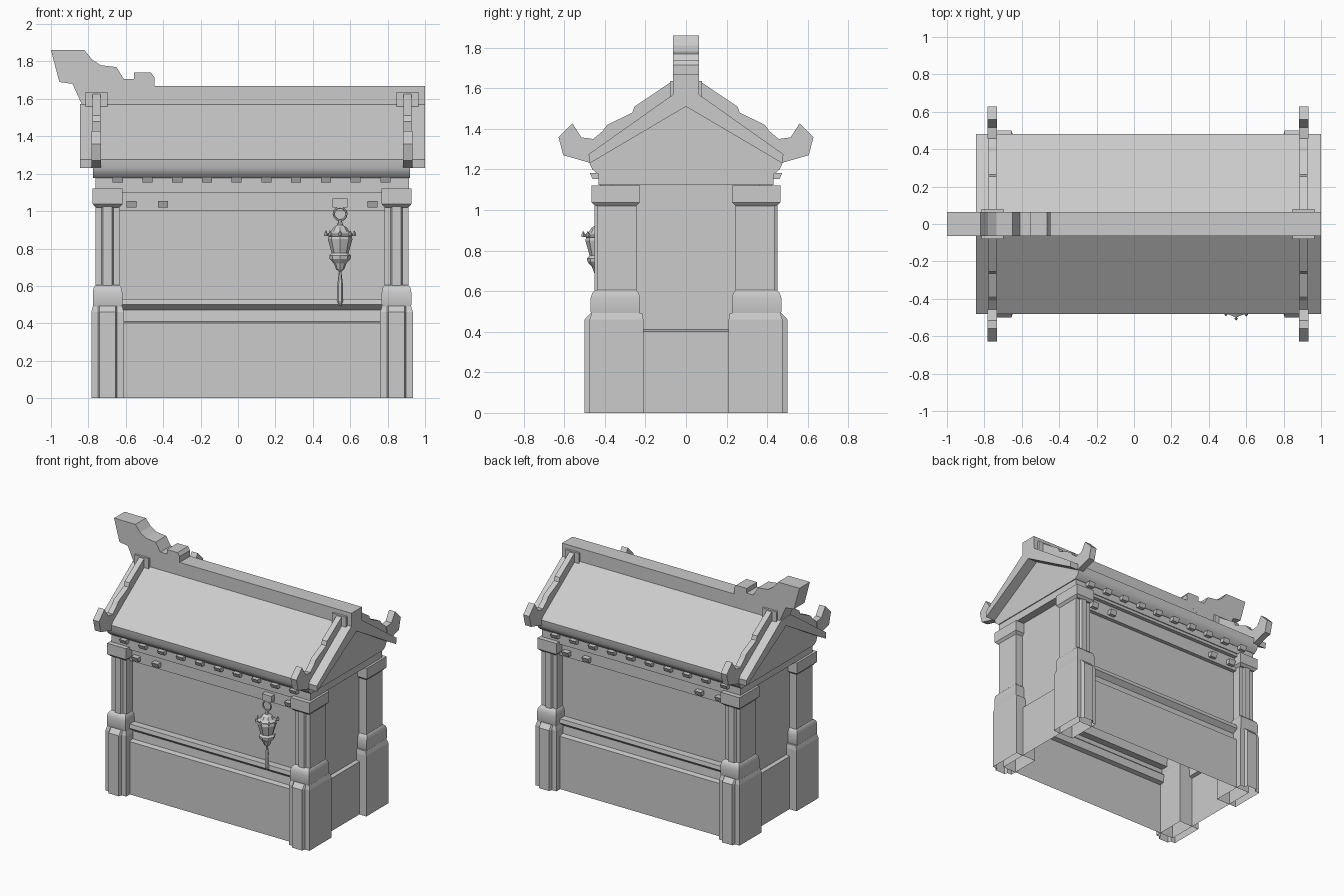
import bpy, bmesh, math

if "Cube" in bpy.data.objects:
    bpy.data.objects.remove(bpy.data.objects["Cube"])

CX = 0.075  # middle of the building along x

stone = bpy.data.materials.new("plain_grey")
stone.use_nodes = True
GREY = (0.6, 0.6, 0.6, 1)
stone.diffuse_color = GREY
stone.node_tree.nodes["Principled BSDF"].inputs["Base Color"].default_value = GREY


def finish(name, bm):
    bmesh.ops.recalc_face_normals(bm, faces=bm.faces)
    mesh = bpy.data.meshes.new(name)
    bm.to_mesh(mesh)
    bm.free()
    mesh.materials.append(stone)
    obj = bpy.data.objects.new(name, mesh)
    bpy.context.collection.objects.link(obj)
    return obj


def bridge(name, rings, bottom=True, top=True):
    """Join closed rings of points into one skin."""
    bm = bmesh.new()
    loops = [[bm.verts.new(p) for p in ring] for ring in rings]
    n = len(loops[0])
    for a, b in zip(loops, loops[1:]):
        for i in range(n):
            j = (i + 1) % n
            bm.faces.new((a[i], a[j], b[j], b[i]))
    if bottom:
        bm.faces.new(loops[0])
    if top:
        bm.faces.new(loops[-1])
    return finish(name, bm)


def smooth(obj, degrees):
    bpy.ops.object.select_all(action='DESELECT')
    obj.select_set(True)
    bpy.context.view_layer.objects.active = obj
    bpy.ops.object.shade_smooth_by_angle(angle=math.radians(degrees))


def stack(name, x, y, levels, caps=True):
    """Rectangular sections (half x, half y, z) stacked upward."""
    corners = ((-1, -1), (1, -1), (1, 1), (-1, 1))
    return bridge(name, [[(x + a * hx, y + b * hy, z) for a, b in corners]
                         for hx, hy, z in levels], caps, caps)


def box(name, x, y, z0, z1, hx, hy):
    stack(name, x, y, [(hx, hy, z0), (hx, hy, z1)])


def ribbed(name, x, sy, levels):
    """Post with a raised rib outside: (half x, inner y, outer y, rib half x, rib y, z)."""
    rings = []
    for hx, y0, y1, rx, ry, z in levels:
        right = [(hx, y0), (hx, y1), (rx + 0.008, y1), (rx, ry)]
        plan = right + [(-a, b) for a, b in reversed(right)]
        rings.append([(x + a, sy * b, z) for a, b in plan])
    bridge(name, rings, bottom=False)


def mirrored(half):
    return half + [(-y, z) for y, z in reversed(half)]


def extrude_x(name, profile, x0, x1):
    return bridge(name, [[(x, y, z) for y, z in profile] for x in (x0, x1)])


def extrude_y(name, profile, hy):
    return bridge(name, [[(x, y, z) for x, z in profile] for y in (-hy, hy)])


def turned(name, x, y, levels, sides=8):
    """Faceted turned part from (radius, z) levels."""
    angles = [math.tau * i / sides for i in range(sides)]
    return bridge(name, [[(x + r * math.cos(a), y + r * math.sin(a), z) for a in angles]
                         for r, z in levels])


# Hollow walls with the moulded sill, open underneath
stack("walls", CX, 0, [
    (0.80, 0.43, 0), (0.80, 0.43, 0.402), (0.775, 0.395, 0.41), (0.775, 0.39, 0.47),
    (0.775, 0.425, 0.50), (0.775, 0.42, 0.53), (0.775, 0.365, 0.53),
    (0.775, 0.365, 1.125)], caps=False)
box("lintel", CX, 0, 1.0, 1.12, 0.76, 0.395)
box("frieze_moulding", CX, 0, 1.1, 1.125, 0.7, 0.425)
box("frieze", CX, 0, 1.122, 1.185, 0.838, 0.432)

# Corner posts: hollow pier, plinth, column and capital
for sx, side in ((-1, "right"), (1, "left")):
    for sy, end in ((-1, "front"), (1, "back")):
        x = CX + sx * 0.7725
        tag = f"{end}_{side}"
        ribbed("pier_" + tag, x, sy, [
            (0.087, 0.21, 0.475, 0.042, 0.5, 0), (0.087, 0.21, 0.475, 0.042, 0.5, 0.46),
            (0.078, 0.216, 0.465, 0.042, 0.47, 0.493)])
        plinth = stack("plinth_" + tag, x, sy * 0.348, [
            (0.074, 0.115, 0.48), (0.079, 0.122, 0.50), (0.079, 0.122, 0.565),
            (0.075, 0.115, 0.59), (0.064, 0.1, 0.605)])
        smooth(plinth, 50)
        ribbed("column_" + tag, x, sy, [
            (0.064, 0.245, 0.435, 0.023, 0.45, 0.58), (0.064, 0.245, 0.435, 0.023, 0.45, 1.04)])
        stack("capital_" + tag, x, sy * 0.346, [
            (0.064, 0.1, 1.02), (0.08, 0.119, 1.038), (0.08, 0.119, 1.12)])

# Small beam ends, sloped in front, under the eaves and under the lintel
for sy, end in ((-1, "front"), (1, "back")):
    for i in range(10):
        stack(f"eave_beam_end_{end}_{i}", -0.643 + 0.159 * i, sy * 0.44,
              [(0.027, 0.02, 1.152), (0.027, 0.035, 1.183)])
    for i, x in enumerate((-0.57, -0.4, 0.55, 0.72)):
        stack(f"lintel_beam_end_{end}_{i}", x, sy * 0.4,
              [(0.027, 0.02, 1.02), (0.027, 0.035, 1.055)])

# Roof body with a rolled eave, and thin gable boards overhanging both ends
eave = [(0.435, 1.178), (0.462, 1.2), (0.475, 1.23), (0.48, 1.275)]
roof = extrude_x("roof_body", mirrored(eave + [(0.06, 1.572)]), CX - 0.85, CX + 0.845)
smooth(roof, 32)
board = [(0.06, 1.572), (0.48, 1.275), (0.475, 1.23)]
gable_board = board + [(0, 1.51)] + [(-y, z) for y, z in reversed(board)]
extrude_x("gable_board_right", gable_board, CX - 0.92, CX - 0.85)
extrude_x("gable_board_left", gable_board, CX + 0.845, 1.0)

# Main ridge with the stepped upturned finial
extrude_x("ridge", [(-0.063, 1.53), (0.063, 1.53), (0.063, 1.67), (-0.063, 1.67)], CX - 0.9, 1.0)
extrude_y("ridge_finial", [
    (-1, 1.86), (-0.82, 1.86), (-0.78, 1.81), (-0.735, 1.78), (-0.65, 1.77),
    (-0.61, 1.705), (-0.555, 1.705), (-0.555, 1.74), (-0.465, 1.74), (-0.447, 1.715),
    (-0.447, 1.66), (-0.6, 1.56), (-0.83, 1.56), (-0.885, 1.68), (-0.955, 1.69)], 0.0632)

# Sloping ridges with upturned tips, and their saddle blocks
slope = [(0.06, 1.64), (0.254, 1.51), (0.264, 1.48), (0.388, 1.42), (0.41, 1.39), (0.457, 1.35)]
tip = [(0.457, 1.35), (0.516, 1.358), (0.56, 1.427), (0.628, 1.358), (0.605, 1.27), (0.472, 1.232)]
for sx, side in ((-1, "right"), (1, "left")):
    x = CX + sx * 0.832
    box("ridge_saddle_" + side, x, 0, 1.56, 1.637, 0.059, 0.079)
    for sy, end in ((-1, "front"), (1, "back")):
        bar = slope + [(0.472, 1.232), (0.06, 1.54)]
        extrude_x(f"slope_ridge_{end}_{side}", [(sy * y, z) for y, z in bar], x - 0.021, x + 0.021)
        extrude_x(f"slope_tip_{end}_{side}", [(sy * y, z) for y, z in tip], x - 0.025, x + 0.025)

# Hanging lantern
LX, LY = 0.546, -0.43
box("lantern_bracket", LX, -0.4, 1.02, 1.068, 0.04, 0.035)
turned("lantern_roof", LX, LY, [
    (0.008, 0.955), (0.016, 0.925), (0.036, 0.912), (0.05, 0.89), (0.07, 0.878),
    (0.068, 0.868), (0.05, 0.86)])
turned("lantern_body", LX, LY, [
    (0.06, 0.87), (0.066, 0.85), (0.045, 0.775), (0.058, 0.762), (0.056, 0.745),
    (0.034, 0.72), (0.022, 0.69), (0.006, 0.675)])
turned("lantern_tassel", LX, LY, [(0.005, 0.69), (0.016, 0.6), (0.016, 0.52), (0.006, 0.495)], 6)
for i in range(8):
    a = math.tau * i / 8
    turned(f"lantern_roof_point_{i}", LX + 0.076 * math.cos(a), LY + 0.076 * math.sin(a),
           [(0.01, 0.868), (0.009, 0.88), (0.002, 0.895)], 4)
bpy.ops.mesh.primitive_torus_add(location=(LX, LY, 0.985), rotation=(math.pi / 2, 0, 0),
                                 major_radius=0.034, minor_radius=0.006,
                                 major_segments=12, minor_segments=6)
hook = bpy.context.object
hook.name = "lantern_ring"
hook.data.materials.append(stone)
